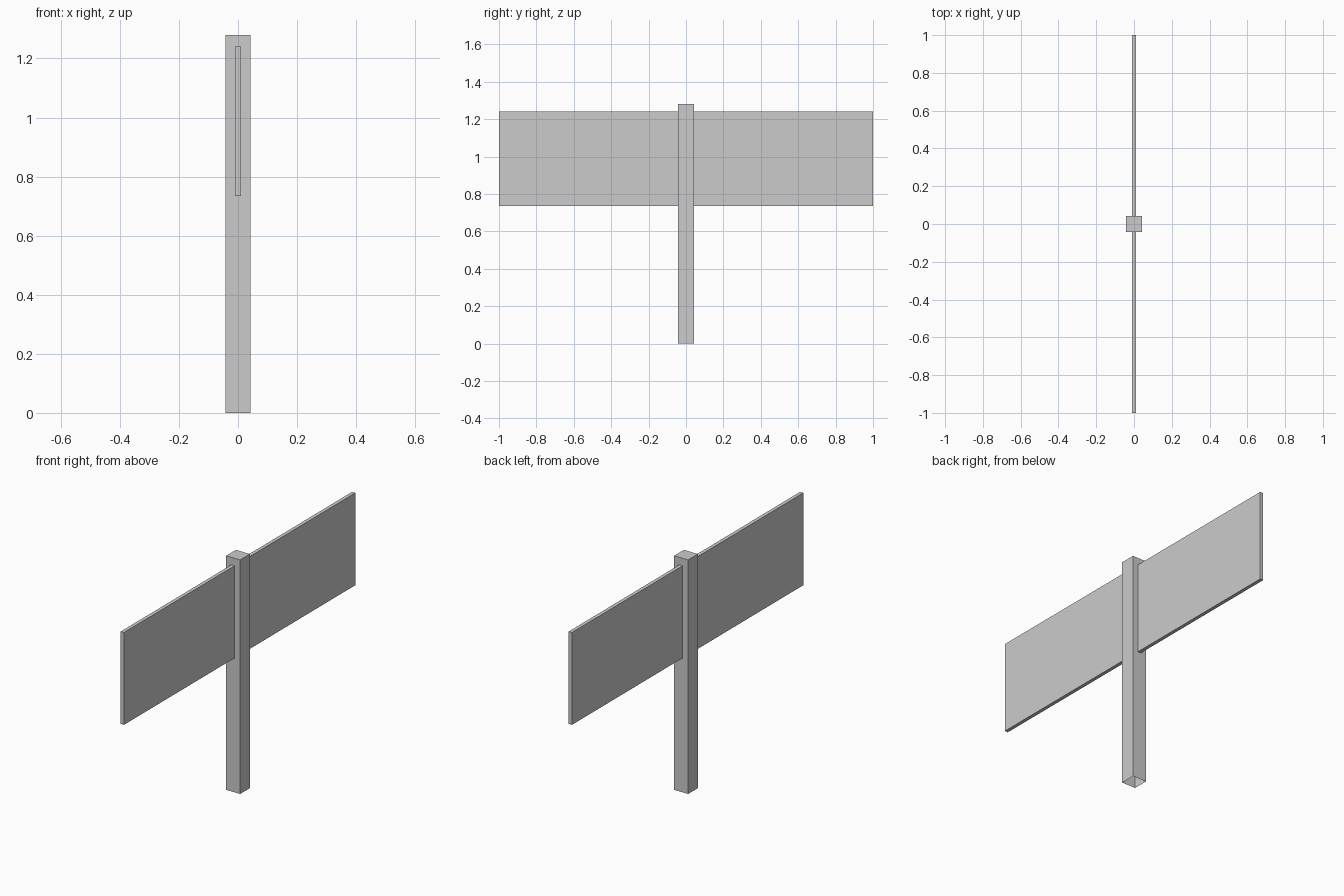
import bpy
import bmesh

cube = bpy.data.objects.get("Cube")
if cube:
    bpy.data.objects.remove(cube, do_unlink=True)

# Single grey paint
grey = bpy.data.materials.new("light_grey")
grey.use_nodes = True
colour = (0.6, 0.6, 0.6, 1)
grey.diffuse_color = colour
grey.node_tree.nodes["Principled BSDF"].inputs["Base Color"].default_value = colour


def box(name, low, high, open_bottom=False):
    """Flat-faced box between two corners, optionally without its underside."""
    bm = bmesh.new()
    bmesh.ops.create_cube(bm, size=1)
    for v in bm.verts:
        v.co = [a + (c + 0.5) * (b - a) for a, b, c in zip(low, high, v.co)]
    if open_bottom:
        bm.normal_update()
        under = [f for f in bm.faces if f.normal.z < -0.9]
        bmesh.ops.delete(bm, geom=under, context="FACES_ONLY")
    mesh = bpy.data.meshes.new(name)
    bm.to_mesh(mesh)
    bm.free()
    mesh.materials.append(grey)
    obj = bpy.data.objects.new(name, mesh)
    bpy.context.collection.objects.link(obj)
    return obj


# Square hollow post, open underneath
half = 0.0425
box("post", (-half, -half, 0), (half, half, 1.28), open_bottom=True)

# Thin sign boards on the front and back of the post
thick, low_z, high_z = 0.01, 0.735, 1.24
box("front_board", (-thick, -1, low_z), (thick, -half, high_z))
box("back_board", (-thick, half, low_z), (thick, 1, high_z))
